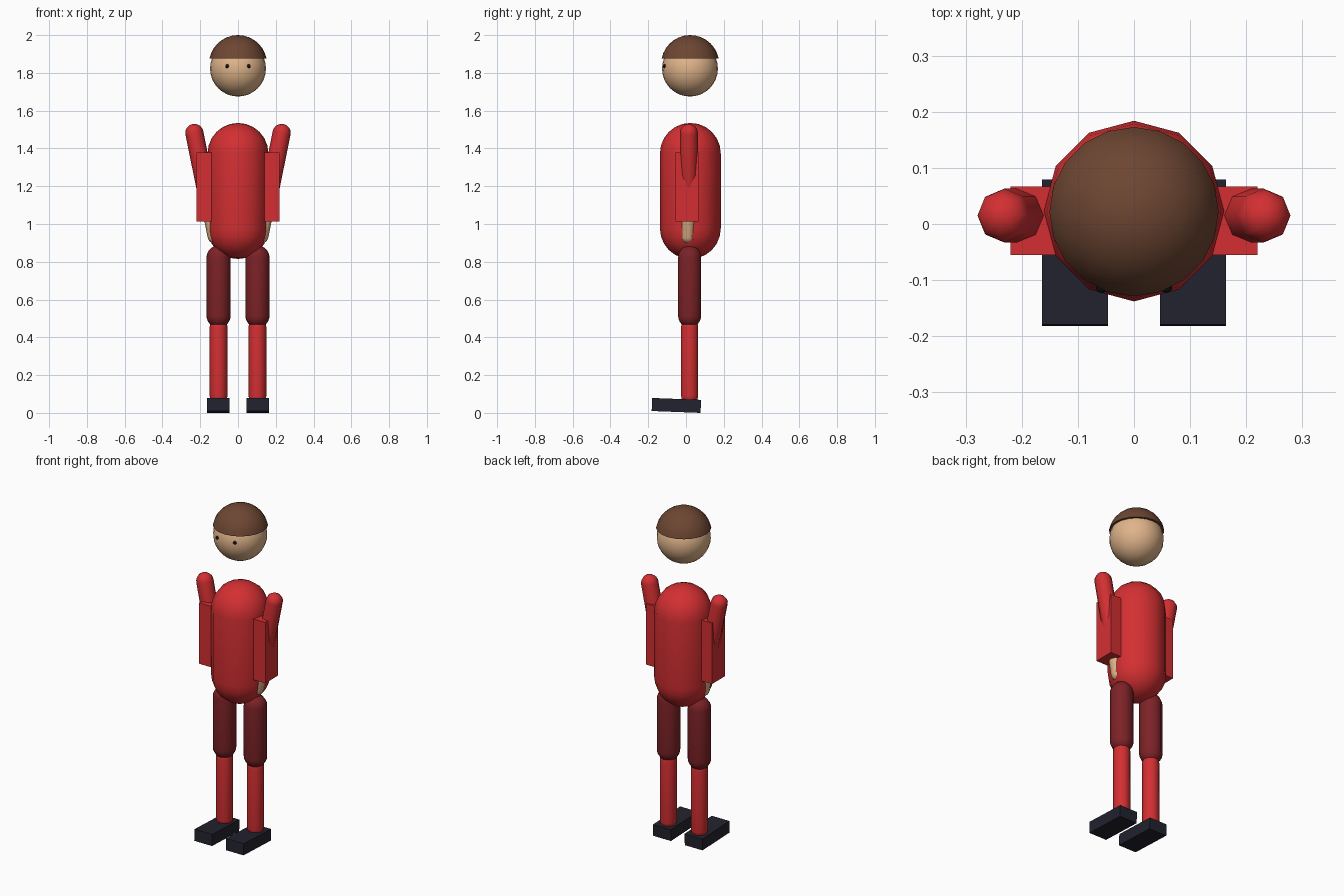
import bpy, bmesh, math
from mathutils import Vector, Matrix

if "Cube" in bpy.data.objects:
    bpy.data.objects.remove(bpy.data.objects["Cube"])


def material(name, srgb):
    m = bpy.data.materials.new(name)
    lin = [(c / 255 / 12.92) if c <= 10 else ((c / 255 + 0.055) / 1.055) ** 2.4 for c in srgb]
    m.diffuse_color = (*lin, 1)
    m.use_nodes = True
    m.node_tree.nodes["Principled BSDF"].inputs["Base Color"].default_value = m.diffuse_color
    return m


RED = material("red cloth", (211, 47, 50))
MAROON = material("maroon cloth", (124, 34, 38))
SKIN = material("skin", (224, 180, 138))
HAIR = material("brown hair", (109, 70, 50))
NAVY = material("dark navy shoe", (34, 34, 46))
BLACK = material("black eye", (17, 17, 17))


def finish(name, bm, mat, smooth=True):
    bmesh.ops.recalc_face_normals(bm, faces=bm.faces[:])
    me = bpy.data.meshes.new(name)
    bm.to_mesh(me)
    bm.free()
    me.materials.append(mat)
    ob = bpy.data.objects.new(name, me)
    bpy.context.collection.objects.link(ob)
    if smooth:
        bpy.ops.object.select_all(action='DESELECT')
        ob.select_set(True)
        bpy.context.view_layer.objects.active = ob
        bpy.ops.object.shade_smooth_by_angle(angle=math.radians(50))
    return ob


def capsule(name, a, b, r, sides, mat, cap=6):
    """Rounded rod; a and b are the centres of the two end caps."""
    a, b = Vector(a), Vector(b)
    axis = b - a
    length = axis.length
    # half circle at the bottom, then half circle at the top
    prof = [(r * math.cos(t), r * math.sin(t) + off)
            for off, s in ((0, -1), (length, 1))
            for t in [s * math.pi / 2 * (k / cap) for k in
                      (range(cap - 1, -1, -1) if s < 0 else range(cap))]]
    bm = bmesh.new()
    rings = [[bm.verts.new((p * math.cos(2 * math.pi * i / sides),
                            p * math.sin(2 * math.pi * i / sides), z))
              for i in range(sides)] for p, z in prof]
    low, high = bm.verts.new((0, 0, -r)), bm.verts.new((0, 0, length + r))
    for i in range(sides):
        j = (i + 1) % sides
        for lo, hi in zip(rings, rings[1:]):
            bm.faces.new((lo[i], lo[j], hi[j], hi[i]))
        bm.faces.new((low, rings[0][j], rings[0][i]))
        bm.faces.new((high, rings[-1][i], rings[-1][j]))
    rot = Vector((0, 0, 1)).rotation_difference(axis).to_matrix().to_4x4()
    bm.transform(Matrix.Translation(a) @ rot)
    return finish(name, bm, mat)


def ball(name, c, r, mat, u=24, v=16, cut=None):
    """Sphere, optionally keeping only what lies above height cut."""
    bm = bmesh.new()
    bmesh.ops.create_uvsphere(bm, u_segments=u, v_segments=v, radius=r)
    bm.transform(Matrix.Translation(c))
    if cut is not None:
        res = bmesh.ops.bisect_plane(bm, geom=bm.verts[:] + bm.edges[:] + bm.faces[:],
                                     plane_co=(0, 0, cut), plane_no=(0, 0, 1), clear_inner=True)
        edges = [e for e in res["geom_cut"] if isinstance(e, bmesh.types.BMEdge)]
        bmesh.ops.holes_fill(bm, edges=edges, sides=0)
    return finish(name, bm, mat)


def box(name, c, size, mat, pitch=0):
    bm = bmesh.new()
    bmesh.ops.create_cube(bm, size=1)
    bm.transform(Matrix.Translation(c) @ Matrix.Rotation(pitch, 4, 'X')
                 @ Matrix.Diagonal((*size, 1)))
    return finish(name, bm, mat, smooth=False)


# head and torso
ball("head", (0, 0.021, 1.823), 0.148, SKIN)
ball("hair", (0, 0.022, 1.846), 0.154, HAIR, u=20, cut=1.877)
capsule("torso", (0, 0.023, 0.976), (0, 0.023, 1.374), 0.161, 12, RED)

# paired parts
for side, s in (("left", -1), ("right", 1)):
    ball(side + "_eye", (s * 0.058, -0.113, 1.836), 0.01, BLACK, 10, 8)
    # arms lean inward towards the hips
    capsule(side + "_upper_arm", (s * 0.174, 0.015, 1.2), (s * 0.231, 0.015, 1.482),
            0.048, 8, RED)
    capsule(side + "_forearm", (s * 0.123, 0.01, 0.935), (s * 0.174, 0.015, 1.19),
            0.038, 8, SKIN)
    box(side + "_sleeve", (s * 0.16, 0.006, 1.195), (0.12, 0.122, 0.366), RED)
    # legs
    capsule(side + "_thigh", (s * 0.103, 0.019, 0.515), (s * 0.103, 0.019, 0.822),
            0.064, 10, MAROON)
    capsule(side + "_shin", (s * 0.103, 0.019, 0.09), (s * 0.103, 0.019, 0.455),
            0.047, 10, RED)
    box(side + "_shoe", (s * 0.105, -0.051, 0.0395), (0.118, 0.259, 0.069), NAVY,
        pitch=math.radians(-2.2))
